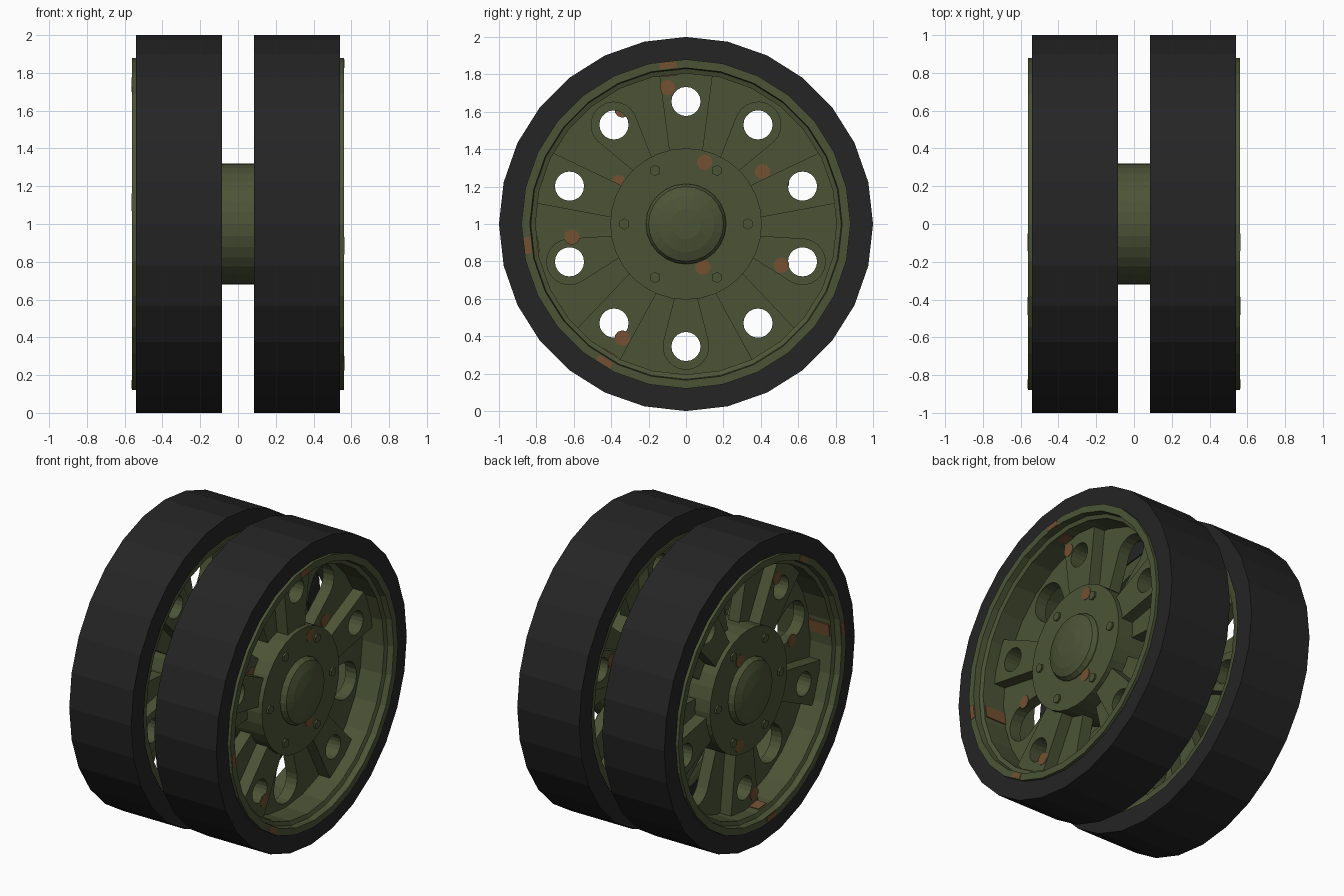
import bpy, bmesh, math
from mathutils import Matrix

if "Cube" in bpy.data.objects:
    bpy.data.objects.remove(bpy.data.objects["Cube"])

CENTRE = Matrix.Translation((0, 0, 1))


def material(name, rgb):
    m = bpy.data.materials.new(name)
    m.use_nodes = True
    m.diffuse_color = (*rgb, 1)
    m.node_tree.nodes["Principled BSDF"].inputs["Base Color"].default_value = (*rgb, 1)
    return m


GREEN = material("olive green paint", (0.072, 0.088, 0.037))
RUBBER = material("black rubber", (0.018, 0.018, 0.019))
RUST = material("brown rust", (0.17, 0.08, 0.032))


def finish(name, bm, mat):
    bmesh.ops.recalc_face_normals(bm, faces=bm.faces)
    me = bpy.data.meshes.new(name)
    bm.to_mesh(me)
    bm.free()
    me.materials.append(mat)
    ob = bpy.data.objects.new(name, me)
    ob.matrix_world = CENTRE
    bpy.context.collection.objects.link(ob)
    return ob


def polar(r, a):
    """Point in the wheel plane; angle in degrees from straight up."""
    return r * math.sin(math.radians(a)), r * math.cos(math.radians(a))


def turn(points, a):
    """Turn an outline drawn pointing up to angle a."""
    s, c = polar(1, a)
    return [(y * c + z * s, z * c - y * s) for y, z in points]


def circle(cy, cz, r, n):
    return [(cy + polar(r, 360 * i / n)[0], cz + polar(r, 360 * i / n)[1]) for i in range(n)]


def lathe(name, profile, mat, sides=28):
    """Revolve a closed (x, radius) outline about the axle."""
    bm = bmesh.new()
    rings = [[bm.verts.new((x, *polar(r, 360 * i / sides))) for x, r in profile]
             for i in range(sides)]
    for i in range(sides):
        a, b = rings[i], rings[(i + 1) % sides]
        for j in range(len(profile)):
            k = (j + 1) % len(profile)
            bm.faces.new((a[j], a[k], b[k], b[j]))
    bmesh.ops.remove_doubles(bm, verts=bm.verts, dist=1e-5)
    return finish(name, bm, mat)


def prisms(name, items, mat):
    """Extrude flat outlines along the axle; items are (outline, x0, x1)."""
    bm = bmesh.new()
    for outline, x0, x1 in items:
        base = bm.faces.new([bm.verts.new((x0, y, z)) for y, z in outline])
        new = bmesh.ops.extrude_face_region(bm, geom=[base], use_keep_orig=True)["geom"]
        bmesh.ops.translate(bm, vec=(x1 - x0, 0, 0),
                            verts=[v for v in new if isinstance(v, bmesh.types.BMVert)])
    return finish(name, bm, mat)


def sector(a, r0, r1, half=3):
    return [polar(r0, a - half), polar(r0, a + half), polar(r1, a + half), polar(r1, a - half)]


# Key positions along the axle and radii
PLATE0, PLATE1 = 0.27, 0.35
SPOKE0, SPOKE1 = 0.19, 0.43
HUB0, HUB1 = 0.16, 0.46
FLANGE = 0.56
HOLE_R = 0.655

# Tyre, rim and hub
tyre = lathe("tyre", [(0.085, 0.87), (0.085, 1), (0.54, 1), (0.54, 0.87)], RUBBER)
rim = lathe("rim", [(FLANGE, 0.88), (FLANGE, 0.835), (0.52, 0.83), (0.51, 0.805),
                    (0.11, 0.805), (0.1, 0.835), (0.09, 0.88)], GREEN)
hub = lathe("hub", [(HUB0, 0.2), (HUB0, 0.405), (HUB1, 0.405), (HUB1, 0.2)], GREEN, 32)
cap = lathe("hub_cap", [(0.44, 0), (0.44, 0.215), (0.47, 0.215), (0.495, 0.2),
                        (0.515, 0.15), (0.53, 0.08), (0.533, 0)], GREEN, 24)
bolts = prisms("hub_bolts", [(circle(*polar(0.33, a), 0.03, 6), HUB1 - 0.01, HUB1 + 0.012)
                             for a in range(30, 390, 60)], GREEN)
for b in (cap,):
    b.data.validate()

# Web: thin plate with raised spokes, round holes and teardrop openings
web = lathe("wheel_web", [(PLATE0, 0.3), (PLATE0, 0.83), (PLATE1, 0.83), (PLATE1, 0.3)], GREEN)
wedge = [(-0.088, 0.38), (0.088, 0.38), (0.145, 0.815), (-0.145, 0.815)]
teardrop = [(-0.05, 0.36)]
for i in range(13):
    y, z = polar(0.122, -100 + i * 200 / 12)
    teardrop.append((y, z + HOLE_R))
teardrop.append((0.05, 0.36))

spokes = prisms("spoke_helper", [(turn(wedge, a), SPOKE0, SPOKE1)
                                 for a in range(0, 360, 72)], GREEN)
cuts = []
for a in range(0, 360, 72):
    cuts.append((circle(*polar(HOLE_R, a), 0.078, 20), 0, 0.6))
    cuts.append((turn(teardrop, a + 36), 0, 0.6))
cutter = prisms("opening_cutter", cuts, GREEN)

for helper, op in ((spokes, 'UNION'), (cutter, 'DIFFERENCE')):
    helper.hide_render = True
    mod = web.modifiers.new(op.title(), 'BOOLEAN')
    mod.object, mod.operation, mod.solver = helper, op, 'EXACT'
bpy.context.view_layer.update()
graph = bpy.context.evaluated_depsgraph_get()
done = bpy.data.meshes.new_from_object(web.evaluated_get(graph))
web.modifiers.clear()
web.data = done
for helper in (spokes, cutter):
    bpy.data.objects.remove(helper)

# Rust patches: thin round plates (y, z, surface x) and strips on the rim
spots = [(0.1, 0.33, HUB1), (0.09, -0.23, HUB1), (-0.1, 0.73, SPOKE1),
         (-0.34, -0.61, SPOKE1), (0.41, 0.28, PLATE1), (-0.36, 0.22, PLATE1),
         (-0.61, -0.07, PLATE1), (0.51, 0.22, SPOKE0)]
patches = [(circle(y, z, 0.042, 10), x - 0.003, x + 0.003) for y, z, x in spots]
for a in (-6.5, -97.7, -149.5):
    patches.append((sector(a, 0.838, 0.873), FLANGE - 0.003, FLANGE + 0.003))
    patches.append((sector(a, 0.796, 0.804), PLATE1, 0.5))
rust = prisms("rust_patches", patches, RUST)

# Second wheel: the same parts turned half round so spokes face openings
half_turn = CENTRE @ Matrix.Rotation(math.pi, 4, 'Y')
for ob in (tyre, rim, hub, cap, bolts, web, rust):
    twin = ob.copy()
    twin.name = "right_" + ob.name
    ob.name = "left_" + ob.name
    twin.matrix_world = half_turn
    bpy.context.collection.objects.link(twin)

# Axle drum joining the wheels
lathe("axle_drum", [(-0.3, 0), (-0.3, 0.32), (0.3, 0.32), (0.3, 0)], GREEN, 32)
